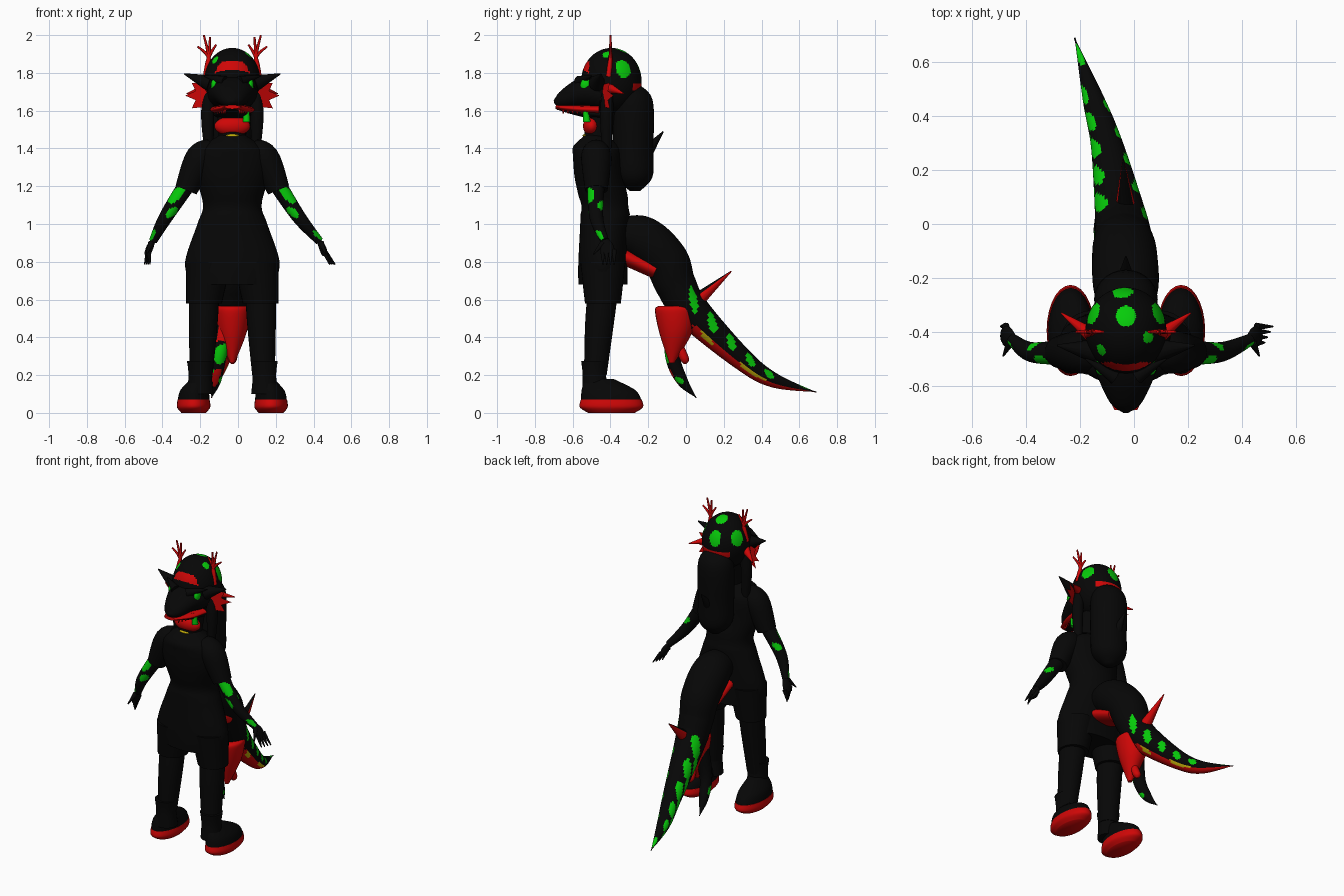
import bpy, bmesh, math
from mathutils import Vector as V

cube = bpy.data.objects.get("Cube")
if cube:
    bpy.data.objects.remove(cube)

BLACK, RED, GREEN, YELLOW = range(4)
COLOURS = {"black": (.002, .002, .002), "red": (.62, .002, .002),
           "green": (.002, .6, .003), "yellow": (.6, .45, .003)}
MATERIALS = []
for colour_name, rgb in COLOURS.items():
    material = bpy.data.materials.new(colour_name)
    material.use_nodes = True
    material.diffuse_color = (*rgb, 1)
    shader = next(n for n in material.node_tree.nodes if n.type == 'BSDF_PRINCIPLED')
    shader.inputs["Base Color"].default_value = (*rgb, 1)
    MATERIALS.append(material)

ACROSS, ALONG, UP = V((1, 0, 0)), V((0, 1, 0)), V((0, 0, 1))
MIDDLE = -.03                   # body centre line


def finish(name, bm, colour):
    bmesh.ops.recalc_face_normals(bm, faces=bm.faces)
    mesh = bpy.data.meshes.new(name)
    bm.to_mesh(mesh)
    bm.free()
    ob = bpy.data.objects.new(name, mesh)
    bpy.context.collection.objects.link(ob)
    for material in MATERIALS:
        mesh.materials.append(material)
    for face in mesh.polygons:
        face.material_index = colour
    bpy.ops.object.select_all(action='DESELECT')
    ob.select_set(True)
    bpy.context.view_layer.objects.active = ob
    bpy.ops.object.shade_smooth_by_angle(angle=math.radians(50))
    return ob


def smooth_rings(rings, steps):
    # Catmull-Rom interpolation of position and radius
    last = len(rings) - 1
    for i in range(last):
        before, start, end, after = (V(rings[min(max(j, 0), last)]) for j in range(i - 1, i + 3))
        for k in range(steps):
            t = k / steps
            bend = 2 * before - 5 * start + 4 * end - after + t * (3 * (start - end) + after - before)
            yield start + t / 2 * (end - before + t * bend)
    yield V(rings[last])


def tube(name, rings, colour=BLACK, squash=1, limit=1, side=ACROSS, level=False, steps=6, sides=28):
    # elliptical rings (x, y, z, radius); the second radius follows from squash and limit
    rings = list(smooth_rings(rings, steps))
    bm = bmesh.new()
    loops = []
    for i, ring in enumerate(rings):
        ahead, behind = rings[min(i + 1, len(rings) - 1)], rings[max(i - 1, 0)]
        tangent = UP if level else (ahead - behind).to_3d().normalized()
        wide = (side - tangent * side.dot(tangent)).normalized()
        deep = tangent.cross(wide)
        radius = max(ring[3], .003)
        wide, deep = wide * radius, deep * min(radius * squash, limit)
        angles = (math.tau * k / sides for k in range(sides))
        loops.append([bm.verts.new(ring.to_3d() + wide * math.cos(a) + deep * math.sin(a)) for a in angles])
    for low, high in zip(loops, loops[1:]):
        for k in range(sides):
            n = (k + 1) % sides
            bm.faces.new((low[k], low[n], high[n], high[k]))
    bm.faces.new(loops[0])
    bm.faces.new(loops[-1])
    return finish(name, bm, colour)


def column(name, x, rings, colour=BLACK, **options):
    # upright part from (y, z, radius) rings
    return tube(name, [(x, *ring) for ring in rings], colour, level=True, **options)


def spike(name, base, tip, radius, colour, **options):
    return tube(name, [(*base, radius), (*tip, 0)], colour, steps=1, sides=12, **options)


def ball(name, place, size, colour=BLACK, segments=32):
    bm = bmesh.new()
    bmesh.ops.create_uvsphere(bm, u_segments=segments, v_segments=segments, radius=1)
    bmesh.ops.scale(bm, vec=size, verts=bm.verts)
    bmesh.ops.translate(bm, vec=place, verts=bm.verts)
    return finish(name, bm, colour)


def fin(name, centre, sign):
    # pointed fan with three tips, swept backwards
    bm = bmesh.new()
    outline = [V(centre)]
    for k in range(7):
        angle, reach = (k - 3) * .35, .15 if k % 2 else .1
        out = reach * math.cos(angle)
        outline.append(V(centre) + V((sign * out, out / 2, .7 * reach * math.sin(angle))))
    face = bm.faces.new([bm.verts.new(p) for p in outline])
    bmesh.ops.solidify(bm, geom=[face], thickness=.015)
    return finish(name, bm, RED)


def paint(ob, rule, colour):
    for face in ob.data.polygons:
        if rule(face.center, face.normal):
            face.material_index = colour


def spot(ob, direction, width, axis=0, place=None, size=1):
    # round patch facing a direction, at a place along one axis
    facing = V(direction).normalized()

    def inside(centre, normal):
        shift = 0 if place is None else (centre[axis] - place) / size
        return shift ** 2 + (1 - normal.dot(facing)) / width < 1
    paint(ob, inside, GREEN)


# Torso and neck
column("torso", MIDDLE, [(-.44, .68, .22), (-.44, .8, .25), (-.43, 1, .185), (-.43, 1.1, .155), (-.46, 1.25, .19),
                         (-.47, 1.38, .185), (-.48, 1.47, .07)], squash=.8, limit=.13, sides=40)
column("neck", MIDDLE, [(-.48, 1.4, .07), (-.44, 1.6, .08)])
ball("collar_tag", (MIDDLE, -.535, 1.468), (.035, .012, .008), YELLOW)

for sign, label in ((1, "left_"), (-1, "right_")):
    def at(x, *rest):
        return (MIDDLE + sign * x, *rest)

    # Leg and boot
    tube(label + "shorts_leg", [at(.125, -.44, .8, .12), at(.15, -.44, .58, .095)], level=True)
    tube(label + "leg", [at(.15, -.445, .6, .08), at(.155, -.46, .45, .075), at(.165, -.48, .2, .06)], level=True)
    tube(label + "boot_shaft", [at(.17, -.48, .1, .07), at(.17, -.485, .2, .062), at(.17, -.485, .275, .07)], level=True)
    tube(label + "boot_foot", [at(.205, -.395, .06, .085), at(.2, -.41, .12, .075), at(.18, -.46, .18, .04)],
         level=True, squash=1.9)
    tube(label + "sole", [at(.205, -.395, 0, .065), at(.205, -.395, .03, .088), at(.205, -.395, .07, .085)],
         RED, level=True, squash=1.9)

    # Sleeve, arm and hand; the left hand reaches further out
    reach = .02 * sign
    tube(label + "sleeve", [at(.1, -.475, 1.385, .065), at(.17, -.475, 1.345, .08), at(.245, -.475, 1.18, .06)], side=ALONG)
    arm = tube(label + "arm", [at(.22, -.475, 1.24, .047), at(.35, -.475, 1.04, .037), at(.44 + reach, -.43, .91, .022)],
               side=ALONG, steps=24)
    spot(arm, (sign / 2, -1, .3), .35, axis=2, place=1.155, size=.045)
    spot(arm, (-sign / 2, -1, 0), .25, axis=2, place=1.06, size=.035)
    spot(arm, (sign, -.6, 0), .25, axis=2, place=.94, size=.03)
    spot(arm, (sign, 1, 0), .25, axis=2, place=1.1, size=.03)
    tube(label + "palm", [at(.435 + reach, -.43, .92, .02), at(.455 + reach, -.42, .88, .037),
                          at(.47 + reach, -.41, .84, .034)], side=ALONG, squash=.5)
    for k in range(4):
        y = -.44 + .02 * k
        spike(f"{label}finger_{k}", at(.465 + reach, y, .86), at(.475 + 2 * reach + .01 * k, y, .785), .014, BLACK)
    spike(label + "thumb", at(.45 + reach, -.44, .9), at(.475 + reach, -.49, .84), .016, BLACK)

    # Sides of the head
    tube(label + "hair_strand", [at(.125, -.42, 1.4, .025), at(.13, -.42, 1.6, .035), at(.11, -.41, 1.8, .02)], level=True)
    spike(label + "horn", at(.12, -.47, 1.745), at(.255, -.45, 1.795), .045, BLACK)
    spike(label + "brow", at(.04, -.565, 1.755), at(.15, -.5, 1.785), .03, BLACK)
    fin(label + "ear_fin", at(.1, -.46, 1.68), sign)
    spike(label + "cheek_spike", at(.13, -.41, 1.72), at(.24, -.33, 1.69), .028, RED)
    for k, height in enumerate((1.95, 1.99, 2, 1.94)):
        tube(f"{label}antler_{k}", [at(.14, -.41, 1.78, .016), at(.125, -.4, 1.88, .01),
                                    at(.085 + .033 * k, -.4, height, .005)], RED, sides=8)
    ball(label + "eye", at(.095, -.53, 1.735), (.018, .03, .036), GREEN)
    for k in range(5):
        x, y = .075 - .009 * k, -.55 - .025 * k
        spike(f"{label}tooth_{k}", at(x, y, 1.625), at(x, y, 1.585), .01, RED)

# Head dome with red bands and round spots
head = ball("head", (MIDDLE, -.395, 1.755), (.15, .16, .177), segments=90)
paint(head, lambda c, n: abs(c.z - 1.84 + 2 * (c.x - MIDDLE) ** 2) < .024 and n.y < -.74, RED)
paint(head, lambda c, n: abs(c.z - 1.725) < .02 and n.y > .7, RED)
spot(head, (0, .4, 1), .04)
spot(head, (-.1, 1, .4), .04)
spot(head, (.8, -.2, 1), .012)
spot(head, (-1, -.7, .9), .01)
for sign in (1, -1):
    spot(head, (sign, .45, .4), .035)

# Snout, mouth and jaw
tube("snout", [(MIDDLE, -.45, 1.69, .13), (MIDDLE, -.54, 1.695, .115), (MIDDLE, -.66, 1.655, .06),
               (MIDDLE, -.7, 1.65, .01)], squash=.72)
tube("mouth", [(MIDDLE, -.46, 1.605, .118), (MIDDLE, -.58, 1.61, .094), (MIDDLE, -.69, 1.62, .042)], RED, squash=.24)
tube("lower_jaw", [(MIDDLE, -.45, 1.58, .1), (MIDDLE, -.56, 1.59, .075), (MIDDLE, -.685, 1.61, .015)], squash=.27)
ball("throat_pouch", (MIDDLE, -.5, 1.518), (.095, .045, .052), RED)
column("jaw_spot", .045, [(-.53, 1.6, .015), (-.525, 1.54, .02)], GREEN)

# Long hair mass down the back
column("back_hair", MIDDLE, [(-.3, 1.75, .03), (-.28, 1.66, .11), (-.28, 1.4, .115), (-.275, 1.25, .105),
                             (-.27, 1.175, .03)], squash=.93)
spike("hair_spike", (MIDDLE, -.2, 1.39), (MIDDLE, -.12, 1.49), .032, BLACK)

# Main tail with red underside, yellow bars and rows of spots
tail = tube("tail", [(-.03, -.38, .94, .08), (-.03, -.24, .925, .12), (-.035, -.11, .81, .12), (-.04, -.055, .68, .108),
                     (-.05, .03, .54, .095), (-.1, .29, .29, .06), (-.15, .46, .175, .04), (-.22, .69, .11, 0)],
            steps=20, sides=48)
paint(tail, lambda c, n: c.y > .03 and n.z < -.45, RED)
paint(tail, lambda c, n: .08 < c.y < .5 and -.62 < n.z < -.4 and math.sin(22 * c.y) > 0, YELLOW)
for k in range(5):
    place = .08 + .1 * k
    spot(tail, (-1, .3, .5), .15, axis=1, place=place, size=.035)
    spot(tail, (-1, -.1, -.2), .1, axis=1, place=place + .04, size=.03)
    spot(tail, (1, .3, .4), .13, axis=1, place=place - .04, size=.03)
spot(tail, (-.3, .4, 1), .6, axis=1, place=.63, size=.04)
tail_spike = spike("tail_spike", (-.03, .03, .57), (-.04, .24, .75), .045, RED)
paint(tail_spike, lambda c, n: n.z > .5, BLACK)
tube("tail_belly_flap", [(MIDDLE, -.33, .83, .1), (MIDDLE, -.16, .755, .1)], RED, squash=.45)

# Second, hanging tail
branch = tube("tail_branch", [(-.06, -.06, .5, .055), (-.1, -.07, .3, .04), (-.12, -.02, .17, .03),
                              (-.14, .055, .08, 0)], steps=24)
paint(branch, lambda c, n: n.y < -.7 and (c.z < .23 or c.z > .38), RED)
spot(branch, (.3, -1, 0), .5, axis=2, place=.31, size=.055)
spot(branch, (1, -.5, 0), .3, axis=2, place=.17, size=.025)
spot(branch, (-1, -.3, 0), .3, axis=2, place=.22, size=.03)

# Red funnel under the tail
column("tail_funnel", MIDDLE, [(-.055, .565, .08), (-.055, .54, .095), (-.055, .42, .074), (-.075, .265, .012)],
       RED, squash=1.15)
column("funnel_drop", MIDDLE, [(-.045, .38, .02), (-.01, .29, .026), (-.005, .26, .008)], RED)
